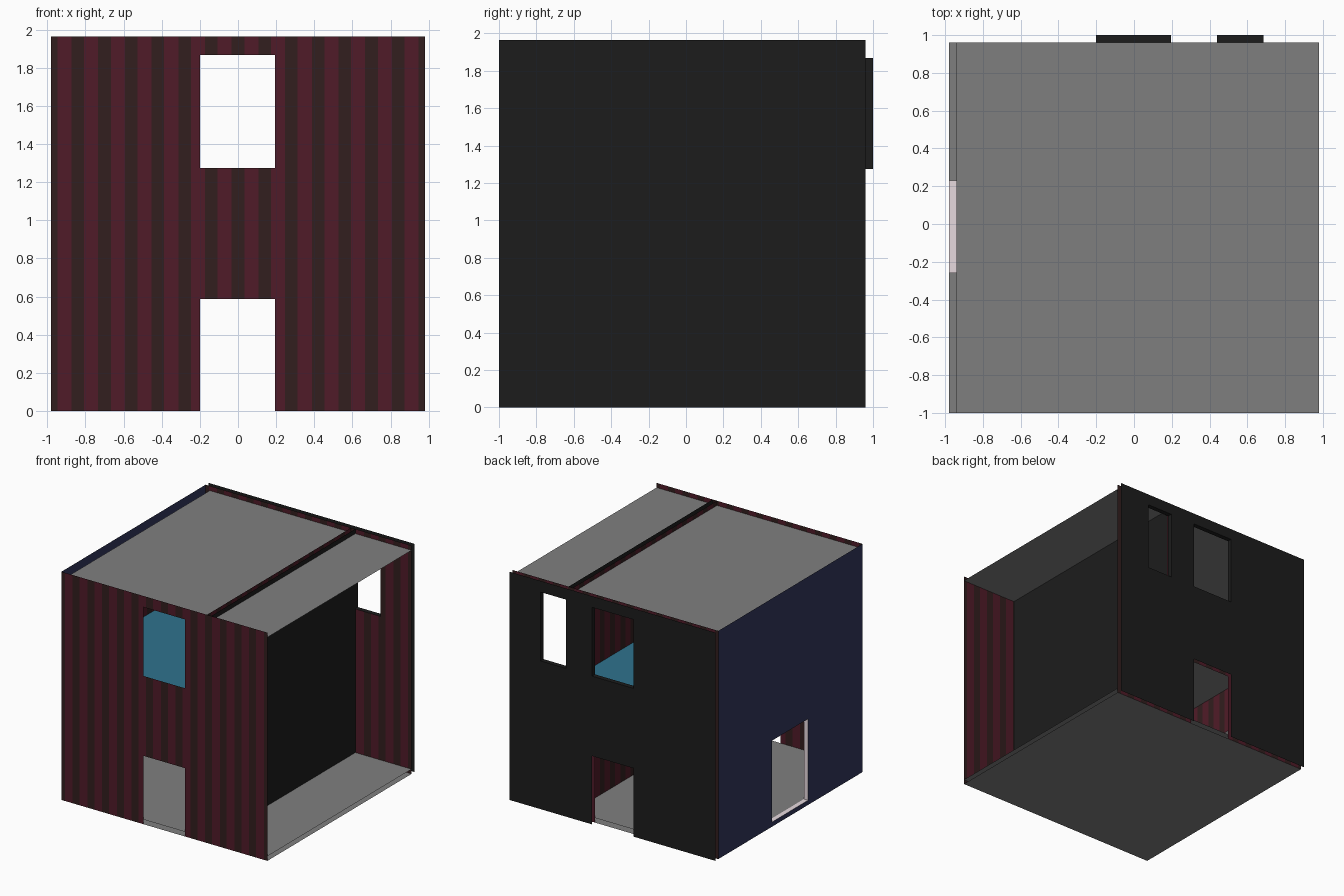
import bpy, bmesh

if "Cube" in bpy.data.objects:
    bpy.data.objects.remove(bpy.data.objects["Cube"])


def material(name, rgb):
    # sRGB 0-255 to linear
    lin = [((c / 255 + 0.055) / 1.055) ** 2.4 if c > 10 else c / 3294 for c in rgb]
    m = bpy.data.materials.new(name)
    m.diffuse_color = (*lin, 1)
    m.use_nodes = True
    m.node_tree.nodes["Principled BSDF"].inputs["Base Color"].default_value = m.diffuse_color
    return m


GRAY = material("concrete_gray", (127, 127, 127))
BLACK = material("charcoal", (28, 28, 28))
NAVY = material("navy", (50, 55, 92))
BLUE = material("carpet_blue", (47, 115, 141))
PALE = material("pale_trim", (232, 219, 224))
MAROON = material("maroon_stripe", (80, 27, 40))
BROWN = material("brown_stripe", (50, 30, 30))

STRIPES = [-0.91 + i * 0.14 for i in range(14)]   # centres of the maroon stripes
HALF = 0.037


def panel(name, axis, pos, u, v, mats, holes=(), flip=False):
    """Flat sheet across an axis; holes are (u0, u1, v0, v1); two mats means stripes."""
    striped = len(mats) == 2
    us, vs = set(u), set(v)
    for h in holes:
        us.update(h[:2])
        vs.update(h[2:])
    if striped:
        us.update(c + s * HALF for c in STRIPES for s in (-1, 1))
    us = sorted(round(k, 4) for k in us if u[0] <= k <= u[1])
    vs = sorted(k for k in vs if v[0] <= k <= v[1])
    place = {"x": lambda a, b: (pos, a, b),
             "y": lambda a, b: (a, pos, b),
             "z": lambda a, b: (a, b, pos)}[axis]
    bm = bmesh.new()
    for a0, a1 in zip(us, us[1:]):
        for b0, b1 in zip(vs, vs[1:]):
            a, b = (a0 + a1) / 2, (b0 + b1) / 2
            if any(h[0] < a < h[1] and h[2] < b < h[3] for h in holes):
                continue
            corners = [(a0, b0), (a1, b0), (a1, b1), (a0, b1)]
            f = bm.faces.new([bm.verts.new(place(*c)) for c in corners])
            if striped and not any(abs(a - c) < HALF for c in STRIPES):
                f.material_index = 1
            if flip:
                f.normal_flip()
    bmesh.ops.remove_doubles(bm, verts=bm.verts, dist=0.0005)
    finish(name, bm, mats)


def reveal(name, axis, d, hole, mat):
    """Four-sided lining of an opening, from depth d[0] to d[1]."""
    a0, a1, b0, b1 = hole
    place = (lambda p, a, b: (p, a, b)) if axis == "x" else (lambda p, a, b: (a, p, b))
    bm = bmesh.new()
    rings = [[bm.verts.new(place(p, *c)) for c in ((a0, b0), (a1, b0), (a1, b1), (a0, b1))]
             for p in d]
    for i in range(4):
        j = (i + 1) % 4
        bm.faces.new((rings[0][i], rings[0][j], rings[1][j], rings[1][i]))
    finish(name, bm, [mat])


def finish(name, bm, mats):
    me = bpy.data.meshes.new(name)
    bm.to_mesh(me)
    bm.free()
    for m in mats:
        me.materials.append(m)
    bpy.context.collection.objects.link(bpy.data.objects.new(name, me))


# Main dimensions
L, R, F, B, OUT = -0.98, 0.98, -1.0, 0.96, 1.0
LI, TOP, ROOF, SLAB = -0.94, 1.963, 1.923, 0.04
PL, PR = 0.405, 0.445
PAPER = [MAROON, BROWN]
door = (-0.2, 0.195, 0, 0.588)
window = (-0.2, 0.195, 1.275, 1.867)
small_window = (0.44, 0.685, 1.275, 1.867)
side_door = (-0.26, 0.23, SLAB, 0.74)

# Floors and roof
panel("ground_base", "z", 0, (L, R), (F, B), [GRAY], flip=True)
panel("ground_floor", "z", SLAB, (LI, R), (F, B), [GRAY])
panel("lower_ceiling", "z", 1.14, (LI, PL), (F, B), [GRAY], flip=True)
panel("upper_floor", "z", 1.18, (LI, PL), (F, B), [BLUE])
panel("roof", "z", ROOF, (LI, R), (F, B), [GRAY])

# Front wall
panel("front_wall", "y", F, (L, R), (0, TOP), PAPER, [door, window])

# Back wall: papered inside, charcoal outside, with lined windows
back_holes = [door, window, small_window]
panel("back_wall_inside", "y", B, (L, R), (0, TOP), PAPER, back_holes)
panel("back_wall_outside", "y", OUT, (L, R), (0, TOP), [BLACK], back_holes, flip=True)
reveal("back_window_frame", "y", (B, OUT), window, BLACK)
reveal("small_window_frame", "y", (B, OUT), small_window, BLACK)

# Left wall with a lined doorway
panel("left_wall_outside", "x", L, (F, B), (0, TOP), [NAVY], [side_door], flip=True)
panel("left_wall_inside", "x", LI, (F, B), (0, ROOF), PAPER, [side_door])
reveal("side_door_frame", "x", (L, LI), side_door, PALE)

# Partition between the rooms; the right side of the building is open
panel("partition_papered", "x", PL, (F, B), (0, TOP), PAPER, flip=True)
panel("partition_charcoal", "x", PR, (F, B), (0, TOP), [BLACK])
